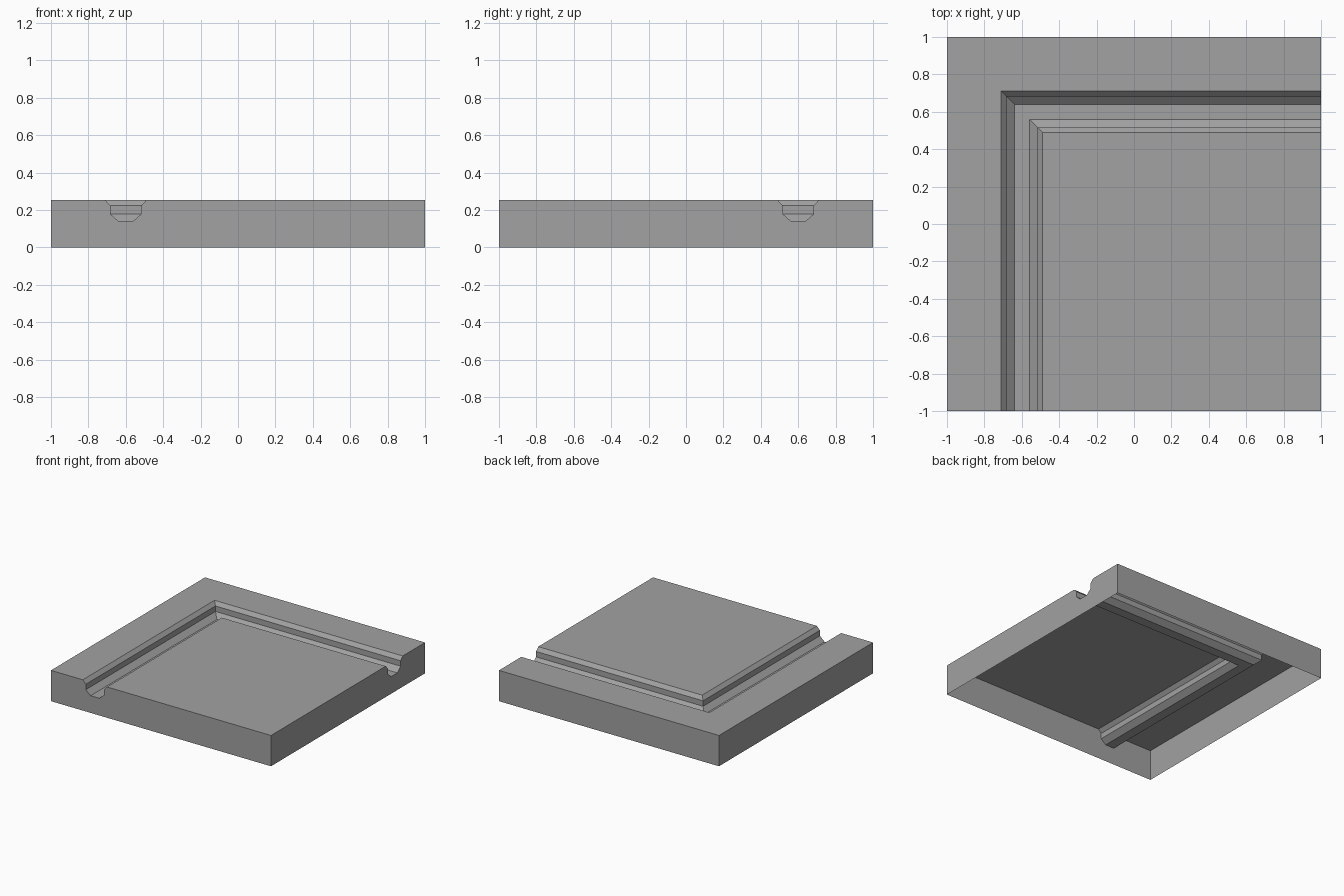
import bpy
import bmesh

cube = bpy.data.objects.get("Cube")
if cube:
    bpy.data.objects.remove(cube)

TOP = 0.253
GROOVE = 0.4  # distance of the channel centre from the left and back edges

# One flat grey
grey = bpy.data.materials.new("mid grey")
grey.use_nodes = True
colour = (0.36, 0.36, 0.36, 1)
grey.diffuse_color = colour
grey.node_tree.nodes["Principled BSDF"].inputs["Base Color"].default_value = colour

# Channel section: half-width and height, mirrored about the channel centre
half = [(0.11, TOP), (0.083, 0.224), (0.083, 0.179), (0.04, 0.141)]
section = [(GROOVE - w, z) for w, z in half] + [(GROOVE + w, z) for w, z in reversed(half)]
section = [(0, TOP)] + section

bm = bmesh.new()


def mitred_row(d, z):
    """Front end, mitred corner and right end of one line along the channel."""
    points = ((d - 1, -1, z), (d - 1, 1 - d, z), (1, 1 - d, z))
    return [bm.verts.new(p) for p in points]


rows = [mitred_row(d, z) for d, z in section]

# Outer border and channel, swept round the corner
for a, b in zip(rows, rows[1:]):
    for i in range(2):
        bm.faces.new((a[i], b[i], b[i + 1], a[i + 1]))

# Raised inner field
near = bm.verts.new((1, -1, TOP))
bm.faces.new((rows[-1][0], near, rows[-1][2], rows[-1][1]))

# Outer walls, notched where the channel runs out; the underside is open
front_left, back_left, back_right, front_right = (
    bm.verts.new((x, y, 0)) for x, y in ((-1, -1), (-1, 1), (1, 1), (1, -1)))
bm.faces.new([r[0] for r in rows] + [near, front_right, front_left])
bm.faces.new([r[2] for r in rows] + [near, front_right, back_right])
bm.faces.new((rows[0][0], rows[0][1], back_left, front_left))
bm.faces.new((rows[0][1], rows[0][2], back_right, back_left))

# Remove the flat mitre seam on the border, then face everything outward
seam = bm.edges.get((rows[0][1], rows[1][1]))
bmesh.ops.dissolve_edges(bm, edges=[seam], use_verts=False)
bmesh.ops.recalc_face_normals(bm, faces=bm.faces)
bm.normal_update()
if max(bm.faces, key=lambda f: f.calc_center_median().z).normal.z < 0:
    bmesh.ops.reverse_faces(bm, faces=bm.faces)

mesh = bpy.data.meshes.new("channelled_slab")
bm.to_mesh(mesh)
bm.free()
mesh.materials.append(grey)
slab = bpy.data.objects.new("channelled_slab", mesh)
bpy.context.collection.objects.link(slab)
